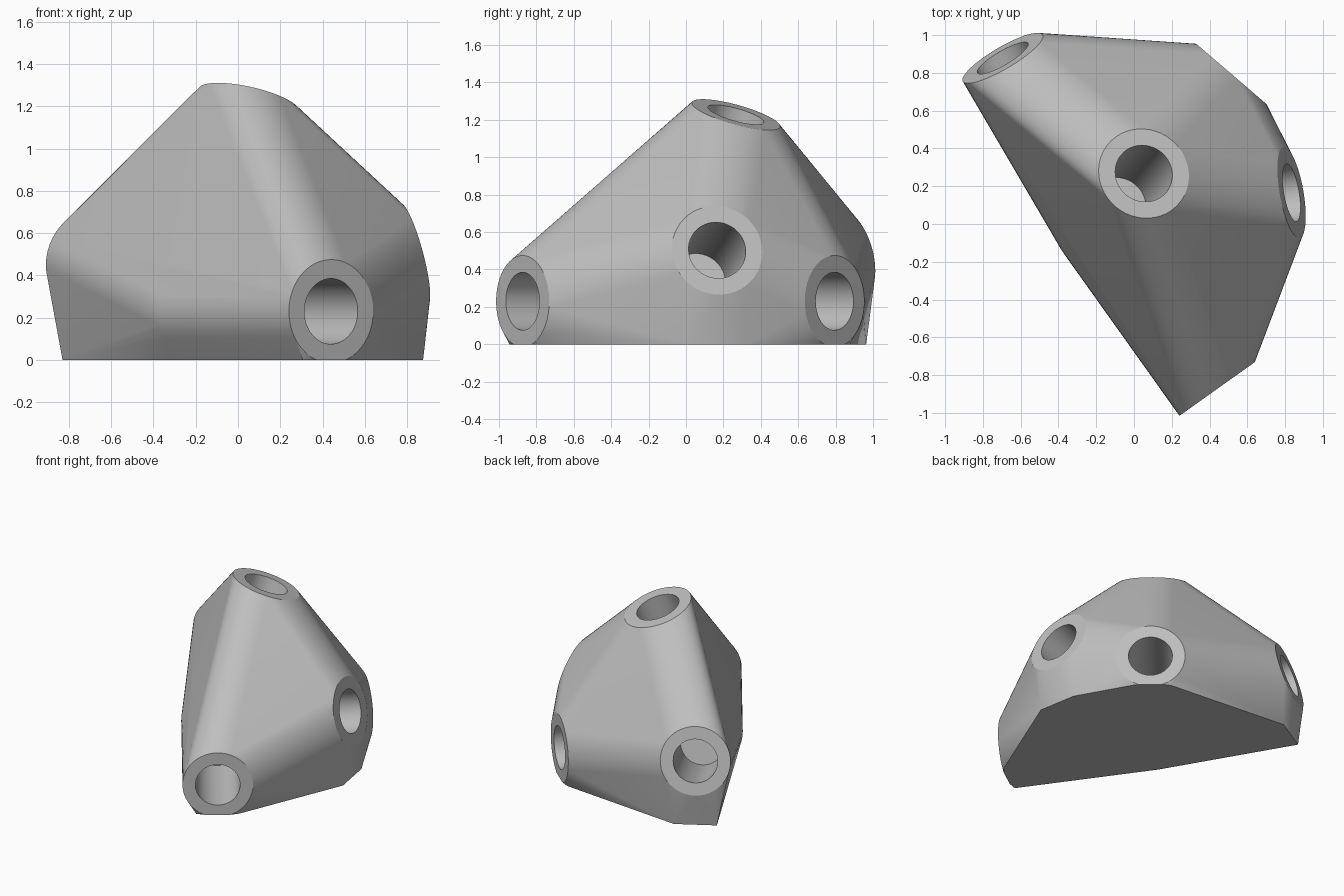
import bpy, bmesh, math
from mathutils import Vector, Matrix

if "Cube" in bpy.data.objects:
    bpy.data.objects.remove(bpy.data.objects["Cube"], do_unlink=True)

HUB = Vector((-0.175, -0.01, 0.23))   # point where all sockets meet
LENGTH = 1.06                         # hub centre to socket mouth
OUTER, BORE, DEPTH = 0.245, 0.155, 0.65
FOOT_LENGTH, FOOT_HALF = 1.04, 0.15
SIDES = 48

# Socket directions from the hub
ARMS = {
    "front": Vector((0.62, -0.87, 0.0)).normalized(),
    "side": Vector((1.0, 0.175, 0.27)).normalized(),
    "rear_side": Vector((0.695, 0.81, 0.0)).normalized(),
    "rear": Vector((-0.515, 0.88, 0.25)).normalized(),
    "top": Vector((0.225, 0.275, 0.99)).normalized(),
}

grey = bpy.data.materials.new("mid grey")
grey.use_nodes = True
colour = (0.52, 0.52, 0.52, 1.0)
grey.diffuse_color = colour
grey.node_tree.nodes["Principled BSDF"].inputs["Base Color"].default_value = colour


def frame(origin, direction):
    """Matrix placing local z along a direction."""
    return Matrix.Translation(origin) @ direction.to_track_quat("Z", "Y").to_matrix().to_4x4()


def make_object(name, bm):
    mesh = bpy.data.meshes.new(name)
    bm.to_mesh(mesh)
    bm.free()
    mesh.materials.append(grey)
    obj = bpy.data.objects.new(name, mesh)
    bpy.context.collection.objects.link(obj)
    return obj


# Body: one skin stretched over all the arms and their flat feet
bm = bmesh.new()
for direction in ARMS.values():
    for distance in (0.0, LENGTH):
        bmesh.ops.create_circle(bm, segments=SIDES, radius=OUTER,
                                matrix=frame(HUB + direction * distance, direction))
    flat = Vector((direction.x, direction.y, 0))
    if flat.length > 0.5:
        flat.normalize()
        across = Vector((-flat.y, flat.x, 0)) * FOOT_HALF
        ground = Vector((HUB.x, HUB.y, 0))
        for distance in (0.0, FOOT_LENGTH):
            for side in (-1, 1):
                bm.verts.new(ground + flat * distance + across * side)

result = bmesh.ops.convex_hull(bm, input=bm.verts[:], use_existing_faces=False)
unused = {v for v in result["geom_interior"] + result["geom_unused"]
          if isinstance(v, bmesh.types.BMVert)}
bmesh.ops.delete(bm, geom=list(unused), context="VERTS")
# Trim level with the ground
bmesh.ops.bisect_plane(bm, geom=bm.verts[:] + bm.edges[:] + bm.faces[:],
                       plane_co=(0, 0, 0), plane_no=(0, 0, -1), clear_outer=True)
bmesh.ops.holes_fill(bm, edges=[e for e in bm.edges if e.is_boundary], sides=0)
bmesh.ops.remove_doubles(bm, verts=bm.verts[:], dist=0.0005)
bmesh.ops.dissolve_limit(bm, angle_limit=math.radians(0.5),
                         verts=bm.verts[:], edges=bm.edges[:])
bmesh.ops.recalc_face_normals(bm, faces=bm.faces[:])
body = make_object("connector_body", bm)

# Blind round sockets
bm = bmesh.new()
start, end = LENGTH - DEPTH, LENGTH + 0.1
for direction in ARMS.values():
    bmesh.ops.create_cone(bm, cap_ends=True, segments=SIDES, radius1=BORE, radius2=BORE,
                          depth=end - start,
                          matrix=frame(HUB + direction * (start + end) / 2, direction))
cutter = make_object("socket_cutter", bm)
cutter.hide_render = True

cut = body.modifiers.new("sockets", "BOOLEAN")
cut.operation = "DIFFERENCE"
cut.solver = "EXACT"
cut.object = cutter
bpy.context.view_layer.objects.active = body
body.select_set(True)
bpy.ops.object.modifier_apply(modifier=cut.name)
bpy.data.objects.remove(cutter, do_unlink=True)

bpy.ops.object.shade_smooth_by_angle(angle=math.radians(15))
